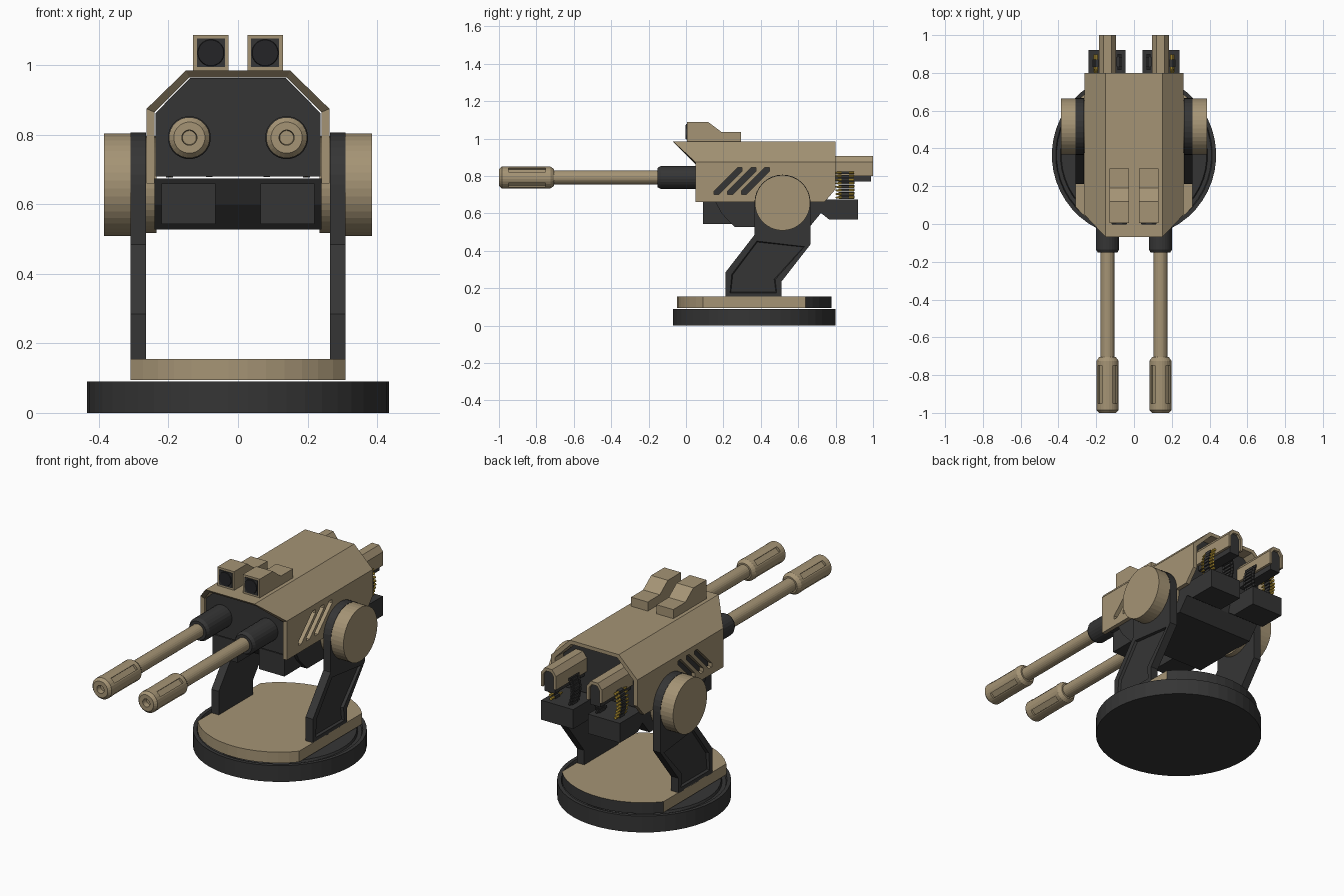
import bpy, bmesh, math
from mathutils import Vector

if "Cube" in bpy.data.objects:
    bpy.data.objects.remove(bpy.data.objects["Cube"])


def material(name, rgb):
    m = bpy.data.materials.new(name)
    m.diffuse_color = (*rgb, 1)
    m.use_nodes = True
    m.node_tree.nodes["Principled BSDF"].inputs["Base Color"].default_value = m.diffuse_color
    return m


TAN = material("tan_paint", (0.376, 0.296, 0.178))
DARK = material("dark_metal", (0.036, 0.036, 0.036))
BLACK = material("black_glass", (0.018, 0.018, 0.020))
BRASS = material("brass", (0.55, 0.36, 0.04))


def place(axis, u, v, w):
    return {"X": (w, u, v), "Y": (u, w, v), "Z": (u, v, w)}[axis]


def finish(name, bm, mats):
    bmesh.ops.recalc_face_normals(bm, faces=bm.faces)
    me = bpy.data.meshes.new(name)
    bm.to_mesh(me)
    bm.free()
    for m in mats:
        me.materials.append(m)
    ob = bpy.data.objects.new(name, me)
    bpy.context.collection.objects.link(ob)
    return ob


def prism_bm(pts, axis, a, b):
    bm = bmesh.new()
    lo = [bm.verts.new(place(axis, u, v, a)) for u, v in pts]
    hi = [bm.verts.new(place(axis, u, v, b)) for u, v in pts]
    n = len(pts)
    bm.faces.new(lo)
    top = bm.faces.new(hi)
    for i in range(n):
        j = (i + 1) % n
        bm.faces.new((lo[i], lo[j], hi[j], hi[i]))
    bmesh.ops.recalc_face_normals(bm, faces=bm.faces)
    return bm, top


def prism(name, pts, axis, a, b, mat):
    return finish(name, prism_bm(pts, axis, a, b)[0], [mat])


def box(name, x, y, z, mat):
    return prism(name, [(x[0], y[0]), (x[1], y[0]), (x[1], y[1]), (x[0], y[1])], "Z", z[0], z[1], mat)


def lathe(name, profile, axis, cu, cv, mat, seg=24):
    """Revolve (radius, along) points; end radii of 0 close the part."""
    bm = bmesh.new()
    rings = []
    for r, w in profile:
        if r == 0:
            rings.append([bm.verts.new(place(axis, cu, cv, w))] * seg)
        else:
            rings.append([bm.verts.new(place(axis, cu + r * math.cos(t), cv + r * math.sin(t), w))
                          for t in (2 * math.pi * (k + 0.5) / seg for k in range(seg))])
    for p, q in zip(rings, rings[1:]):
        for k in range(seg):
            m = (k + 1) % seg
            bm.faces.new(list(dict.fromkeys((p[k], p[m], q[m], q[k]))))
    return finish(name, bm, [mat])


def cut(ob, cutters):
    for c in cutters:
        c.hide_render = True
        mod = ob.modifiers.new("cut", "BOOLEAN")
        mod.operation, mod.solver, mod.object = "DIFFERENCE", "EXACT", c
    bpy.context.view_layer.update()
    me = bpy.data.meshes.new_from_object(ob.evaluated_get(bpy.context.evaluated_depsgraph_get()))
    ob.modifiers.clear()
    ob.data = me
    for c in cutters:
        bpy.data.objects.remove(c)


# Base disc with a shallow ring groove
base = lathe("base_disc", [(0, 0), (.435, 0), (.435, .09), (.415, .09), (.41, .078), (.39, .078),
                           (.385, .09), (0, .09)], "Z", 0, .365, DARK, 48)

# Turntable: disc with flat sides and a dark rear rim
ring = [(max(-.31, min(.31, .415 * math.cos(t))), .365 + .415 * math.sin(t))
        for t in (2 * math.pi * (k + .5) / 48 for k in range(48))]
bm, _ = prism_bm(ring, "Z", .095, .155)
for f in bm.faces:
    if abs(f.normal.z) < .5 and abs(f.normal.x) < .95 and f.calc_center_median().y > .6:
        f.material_index = 1
finish("turntable", bm, [TAN, DARK])

# Armour shell: open-ended hood with sloped front lip
outer = [(.263, .66), (.263, .73), (.263, .875), (.15, .985)]
inner = [(.24, .66), (.24, .73), (.24, .865), (.14, .965)]
outer += [(-x, z) for x, z in reversed(outer)]
inner += [(-x, z) for x, z in reversed(inner)]


def front_y(z):
    return .05 - max(0, z - .875) / .11 * .12


def rear_y(z):
    return .74 if z < .7 else .80


bm = bmesh.new()
of, ob_, if_, ib = [[bm.verts.new((x, fn(z), z)) for x, z in sec]
                    for sec, fn in ((outer, front_y), (outer, rear_y), (inner, front_y), (inner, rear_y))]
for i in range(len(outer) - 1):
    for p, q in ((of, ob_), (if_, ib), (of, if_), (ob_, ib)):
        bm.faces.new((p[i], p[i + 1], q[i + 1], q[i]))
for i in (0, -1):
    bm.faces.new((of[i], ob_[i], ib[i], if_[i]))
shell = finish("armour_shell", bm, [TAN])

# Slanted vents through both shell sides
vents = []
for s in (1, -1):
    for k in range(3):
        y = .15 + .073 * k
        pts = [(y, .70), (y + .025, .70), (y + .15, .825), (y + .15, .845), (y + .125, .845), (y, .72)]
        vents.append(prism("vent_cutter", pts, "X", s * .225, s * .30, TAN))
cut(shell, vents)

# Inner housing inside the shell
half = [(.238, .68), (.238, .862), (.138, .963)]
prism("inner_housing", half + [(-x, z) for x, z in reversed(half)], "Y", .06, .73, DARK)

# Lower hull between the legs
prism("lower_hull", [(.15, .675), (.19, .60), (.26, .527), (.66, .527), (.72, .60), (.74, .675)],
      "X", -.24, .24, DARK)

for s, side in ((1, "right"), (-1, "left")):
    # Support leg with recessed outer panel
    bm, top = prism_bm([(.211, .15), (.51, .15), (.51, .235), (.666, .435), (.366, .485), (.211, .285)],
                       "X", s * .265, s * .31)
    bmesh.ops.inset_region(bm, faces=[top], thickness=.035, depth=0)
    bmesh.ops.inset_region(bm, faces=[top], thickness=.006, depth=-.014)
    finish(side + "_leg", bm, [DARK])
    arc = [(.516 + .15 * math.cos(t), .657 + .15 * math.sin(t))
           for t in (math.pi * k / 16 for k in range(17))]
    prism(side + "_leg_head", arc + [(.366, .485), (.666, .435)], "X", s * .265, s * .31, DARK)

    # Pivot: outer cap and inner hub
    lathe(side + "_pivot_cap", [(0, s * .309), (.148, s * .309), (.148, s * .386), (0, s * .386)],
          "X", .516, .657, TAN, 40)
    lathe(side + "_pivot_hub", [(0, s * .235), (.14, s * .235), (.14, s * .267), (0, s * .267)],
          "X", .516, .657, TAN, 40)

    # Front lower box and rear ammunition box
    box(side + "_front_box", sorted((s * .065, s * .22)), (.09, .30), (.543, .66), DARK)
    prism(side + "_ammo_box", [(.68, .675), (.68, .61), (.725, .60), (.765, .568), (.92, .568), (.92, .675)],
          "X", s * .045, s * .24, DARK)

    # Gun: sleeve, barrel and slotted muzzle
    gx, gz = s * .14, .792
    lathe(side + "_barrel_sleeve", [(0, -.152), (.052, -.152), (.062, -.135), (.062, .08), (0, .08)],
          "Y", gx, gz, DARK)
    lathe(side + "_barrel", [(0, -.72), (.037, -.72), (.037, -.14), (0, -.14)], "Y", gx, gz, TAN)
    muzzle = lathe(side + "_muzzle", [(0, -.97), (.02, -.97), (.022, -1), (.045, -1), (.059, -.985),
                                      (.059, -.725), (.045, -.705), (0, -.705)], "Y", gx, gz, TAN)
    slots = []
    for k in range(4):
        a = math.pi / 4 + k * math.pi / 2
        d, n = Vector((math.cos(a), math.sin(a))), Vector((-math.sin(a), math.cos(a)))
        c = Vector((gx, gz))
        pts = [c + d * r + n * w for r, w in ((.046, -.015), (.08, -.015), (.08, .015), (.046, .015))]
        slots.append(prism("slot_cutter", [tuple(p) for p in pts], "Y", -.95, -.75, TAN))
    cut(muzzle, slots)

    # Gun rear: tan cover over a dark breech
    cover = [(.046, .80), (.046, .875), (.022, .907), (-.022, .907), (-.046, .875), (-.046, .80),
             (-.032, .80), (-.032, .868), (-.016, .89), (.016, .89), (.032, .868), (.032, .80)]
    prism(side + "_breech_cover", [(gx + x, z) for x, z in cover], "Y", .70, 1.0, TAN)
    core = [(.031, .772), (.031, .867), (.016, .889), (-.016, .889), (-.031, .867), (-.031, .772)]
    prism(side + "_breech", [(gx + x, z) for x, z in core], "Y", .70, .988, DARK)

    # Cartridge belt on the outer side, empty links on the inner side
    for k in range(8):
        z = .685 + .019 * k
        bend = .012 * math.sin(k / 7 * math.pi)
        x = s * (.197 + bend)
        lathe(side + "_cartridge", [(0, .80), (.004, .80), (.0075, .822), (.0075, .898), (0, .898)],
              "Y", x, z, BRASS, 8)
        box(side + "_belt_link", (x - .010, x + .010), (.832, .872), (z - .007, z + .007), DARK)
        x = s * (.083 - bend)
        box(side + "_empty_link", (x - .009, x + .009), (.835, .885), (z - .006, z + .006), DARK)
        box(side + "_link_tab", (x - .004, x + .004), (.815, .90), (z - .004, z + .011), DARK)

    # Roof sight with square window and round lens
    sx = s * .078
    prism(side + "_sight", [(.005, .98), (.005, 1.088), (.12, 1.088), (.19, 1.035), (.295, 1.035), (.295, .98)],
          "X", sx - .051, sx + .051, TAN)
    box(side + "_sight_window", (sx - .04, sx + .04), (.001, .006), (.995, 1.077), DARK)
    lathe(side + "_sight_lens", [(0, -.003), (.037, -.003), (.039, .002), (0, .002)], "Y", sx, 1.036, BLACK)
